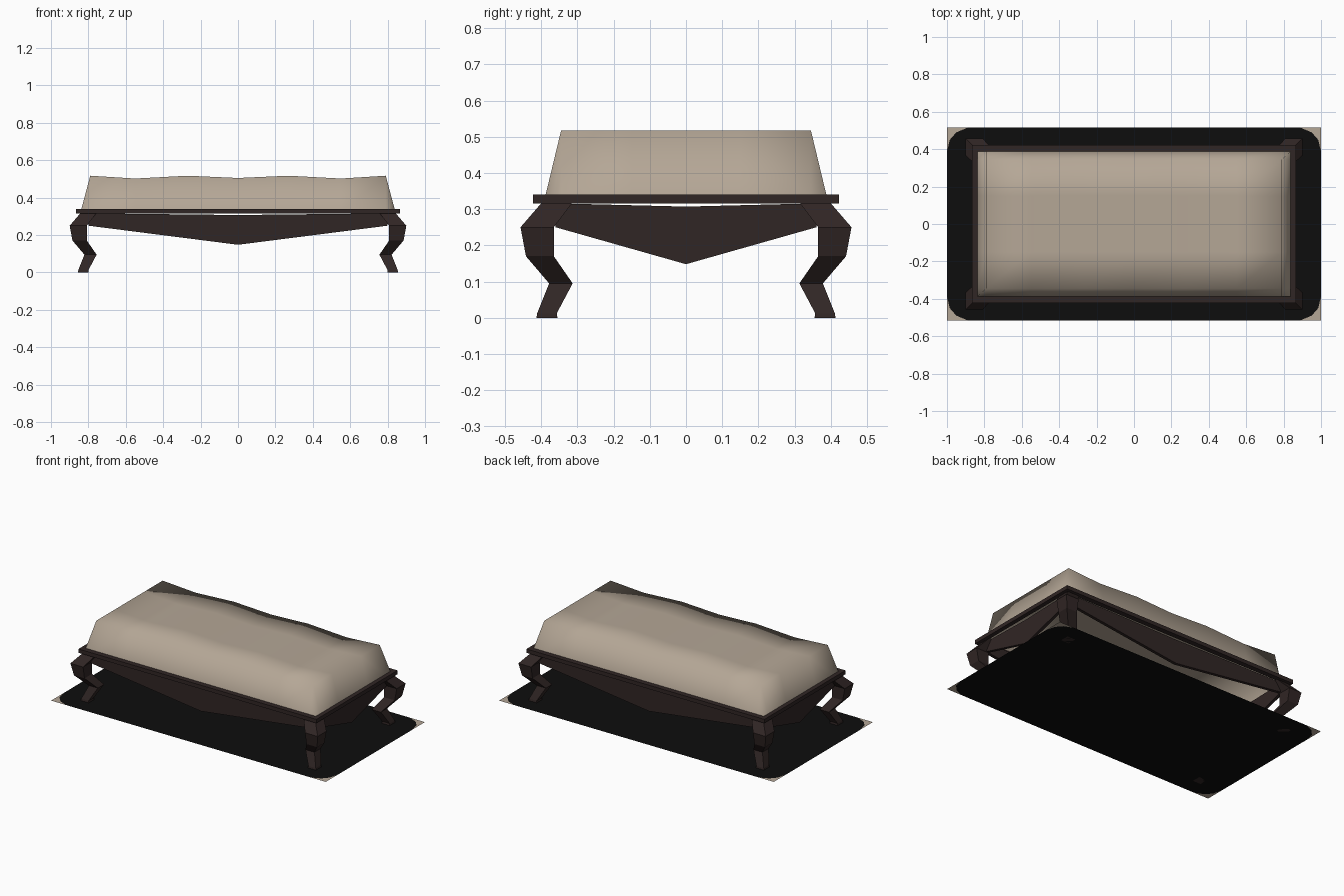
import bpy, bmesh

if "Cube" in bpy.data.objects:
    bpy.data.objects.remove(bpy.data.objects["Cube"])


def material(name, rgb):
    m = bpy.data.materials.new(name)
    m.diffuse_color = (*rgb, 1)
    m.use_nodes = True
    m.node_tree.nodes["Principled BSDF"].inputs["Base Color"].default_value = m.diffuse_color
    return m


FABRIC = material("beige fabric", (0.46, 0.385, 0.305))
WOOD = material("dark wood", (0.030, 0.019, 0.018))
BLACK = material("floor black", (0.004, 0.004, 0.004))


def build(name, verts, faces, mats, smooth=False, recalc=True):
    me = bpy.data.meshes.new(name)
    me.from_pydata(verts, [], faces)
    for m in mats:
        me.materials.append(m)
    if recalc:
        bm = bmesh.new()
        bm.from_mesh(me)
        bmesh.ops.recalc_face_normals(bm, faces=bm.faces)
        bm.to_mesh(me)
        bm.free()
    for p in me.polygons:
        p.use_smooth = smooth
    ob = bpy.data.objects.new(name, me)
    bpy.context.collection.objects.link(ob)
    return ob


def loft(name, rings, mats, closed_loop=False):
    """Skin a list of equal-length rings; cap the ends or join last to first."""
    n, k = len(rings[0]), len(rings)
    verts = [v for r in rings for v in r]
    faces = []
    for i in range(k if closed_loop else k - 1):
        a, b = i * n, (i + 1) % k * n
        faces += [(a + j, a + (j + 1) % n, b + (j + 1) % n, b + j) for j in range(n)]
    if not closed_loop:
        faces += [tuple(range(n)), tuple(range((k - 1) * n, k * n))]
    return build(name, verts, faces, mats)


def rect(x, y, z):
    return [(-x, -y, z), (x, -y, z), (x, y, z), (-x, y, z)]


# Cushion: sloped border around a gently wavy top, fully smooth
xs = [-0.84, -0.79, -0.55, -0.27, 0, 0.27, 0.55, 0.79, 0.84]
wave = [0.517, 0.517, 0.502, 0.517, 0.505, 0.517, 0.502, 0.517, 0.517]
ys = [-0.39, -0.345, -0.15, 0.15, 0.345, 0.39]
verts, faces = [], []
for i, x in enumerate(xs):
    for j, y in enumerate(ys):
        border = i in (0, len(xs) - 1) or j in (0, len(ys) - 1)
        verts.append((x, y, 0.33 if border else wave[i]))
m = len(ys)
for i in range(len(xs) - 1):
    for j in range(m - 1):
        a = i * m + j
        faces.append((a, a + m, a + m + 1, a + 1))
build("cushion", verts, faces, [FABRIC], smooth=True, recalc=False)

# Rail frame around the cushion
loft("seat_rail", [rect(0.866, 0.422, 0.315), rect(0.866, 0.422, 0.34),
                   rect(0.838, 0.388, 0.34), rect(0.838, 0.388, 0.315)],
     [WOOD], closed_loop=True)

# Pointed aprons on the four sides, their top edge dipping a little
for s in (-1, 1):
    def outline(h):
        return [(-h, 0.25), (0, 0.148), (h, 0.25), (h, 0.316), (0, 0.307), (-h, 0.316)]
    loft("back_apron" if s > 0 else "front_apron",
         [[(u, s * d, z) for u, z in outline(0.80)] for d in (0.365, 0.385)], [WOOD])
    loft("right_apron" if s > 0 else "left_apron",
         [[(s * d, u, z) for u, z in outline(0.36)] for d in (0.808, 0.828)], [WOOD])

# Square cabriole legs: height, inner and outer offset along the diagonal
profile = [(0, 0.355, 0.413), (0.012, 0.357, 0.411), (0.095, 0.313, 0.378),
           (0.17, 0.365, 0.442), (0.25, 0.365, 0.457), (0.316, 0.315, 0.40)]
for sx, xname in ((-1, "left"), (1, "right")):
    for sy, yname in ((-1, "front"), (1, "back")):
        rings = []
        for z, a, b in profile:
            rings.append([(sx * (u + 0.443), sy * v, z)
                          for u, v in ((a, a), (b, a), (b, b), (a, b))])
        loft(f"{yname}_{xname}_leg", rings, [WOOD])

# Flat floor patch: black with rounded corners, beige in the corner tips
X, Y = 1.0, 0.515
arc = [(0.0, 0.13), (0.015, 0.065), (0.05, 0.025), (0.11, 0.0)]
verts, faces, outer = [], [], []
for sx, sy in ((-1, -1), (1, -1), (1, 1), (-1, 1)):
    pts = [(sx * (X - dx), sy * (Y - dy), 0) for dx, dy in arc]
    if sx * sy < 0:
        pts.reverse()
    base = len(verts)
    verts += pts + [(sx * X, sy * Y, 0)]
    outer += range(base, base + 4)
    tip = base + 4
    faces += [(tip, base + k + 1, base + k) for k in range(3)]
faces.append(tuple(outer))
floor = build("floor_patch", verts, faces, [BLACK, FABRIC], recalc=False)
for p in floor.data.polygons:
    p.material_index = 1 if len(p.vertices) == 3 else 0
